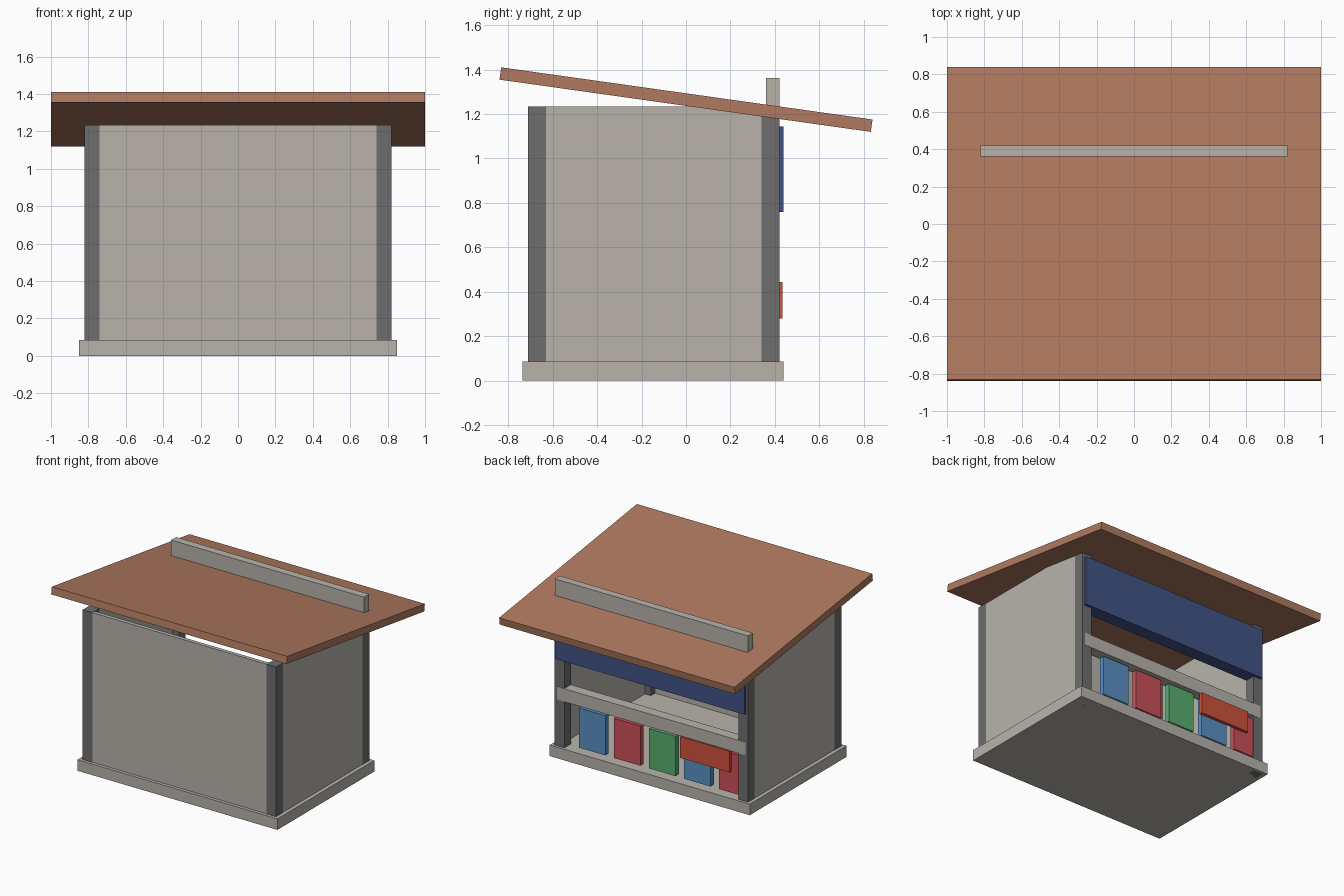
import bpy, math

if "Cube" in bpy.data.objects:
    bpy.data.objects.remove(bpy.data.objects["Cube"])


def material(name, rgb):
    m = bpy.data.materials.new(name)
    m.diffuse_color = (*rgb, 1)
    m.use_nodes = True
    m.node_tree.nodes["Principled BSDF"].inputs["Base Color"].default_value = m.diffuse_color
    return m


plaster = material("pale_grey", (0.48, 0.455, 0.41))
frame = material("dark_grey", (0.155, 0.155, 0.155))
brick = material("terracotta", (0.434, 0.195, 0.117))
navy = material("navy", (0.055, 0.088, 0.24))
red = material("sign_red", (0.62, 0.085, 0.045))
blue = material("poster_blue", (0.10, 0.28, 0.56))
crimson = material("poster_red", (0.60, 0.08, 0.10))
green = material("poster_green", (0.10, 0.42, 0.16))


def box(name, x, y, z, mat):
    """Box from its (min, max) extent along each axis."""
    bpy.ops.mesh.primitive_cube_add(
        size=1, location=[(a + b) / 2 for a, b in (x, y, z)])
    ob = bpy.context.object
    ob.name = name
    ob.scale = [b - a for a, b in (x, y, z)]
    bpy.ops.object.transform_apply(location=False, rotation=False, scale=True)
    ob.data.materials.append(mat)
    return ob


# Floor slab
box("floor_slab", (-0.85, 0.85), (-0.735, 0.44), (0, 0.085), plaster)

# Corner posts, a hair proud of the walls
E = 0.002
for side, sx in (("left", -1), ("right", 1)):
    x = sorted((sx * 0.74, sx * (0.82 + E)))
    box(side + "_front_post", x, (-0.71 - E, -0.63), (0.0, 1.235), frame)
    box(side + "_back_post", x, (0.34, 0.42), (0.0, 1.235), frame)
    # Side wall
    x = sorted((sx * 0.79, sx * 0.82))
    box(side + "_wall", x, (-0.71, 0.418), (0.085, 1.234), plaster)

# Front wall
box("front_wall", (-0.82, 0.82), (-0.71, -0.68), (0.085, 1.234), plaster)

# Counter rail across the open back
box("counter_rail", (-0.80, 0.80), (0.34, 0.422), (0.44, 0.54), plaster)

# Fascia board above the opening
box("fascia_board", (-0.805, 0.805), (0.34, 0.44), (0.76, 1.145), navy)

# Row of display boards below the counter
for i, mat in enumerate((blue, crimson, green, blue, crimson)):
    cx = 0.51 - 0.298 * i
    box("display_board_%d" % (i + 1), (cx - 0.113, cx + 0.113),
        (0.372, 0.411), (0.115, 0.42), mat)

# Hanging sign
box("hanging_sign", (-0.675, -0.255), (0.411, 0.435), (0.28, 0.443), red)

# Sloping roof and the parapet beam rising through it
roof = box("roof", (-1, 1), (-0.844, 0.844), (1.237, 1.293), brick)
roof.rotation_euler.x = -math.radians(8)
box("parapet_beam", (-0.82, 0.82), (0.36, 0.42), (1.235, 1.362), plaster)
